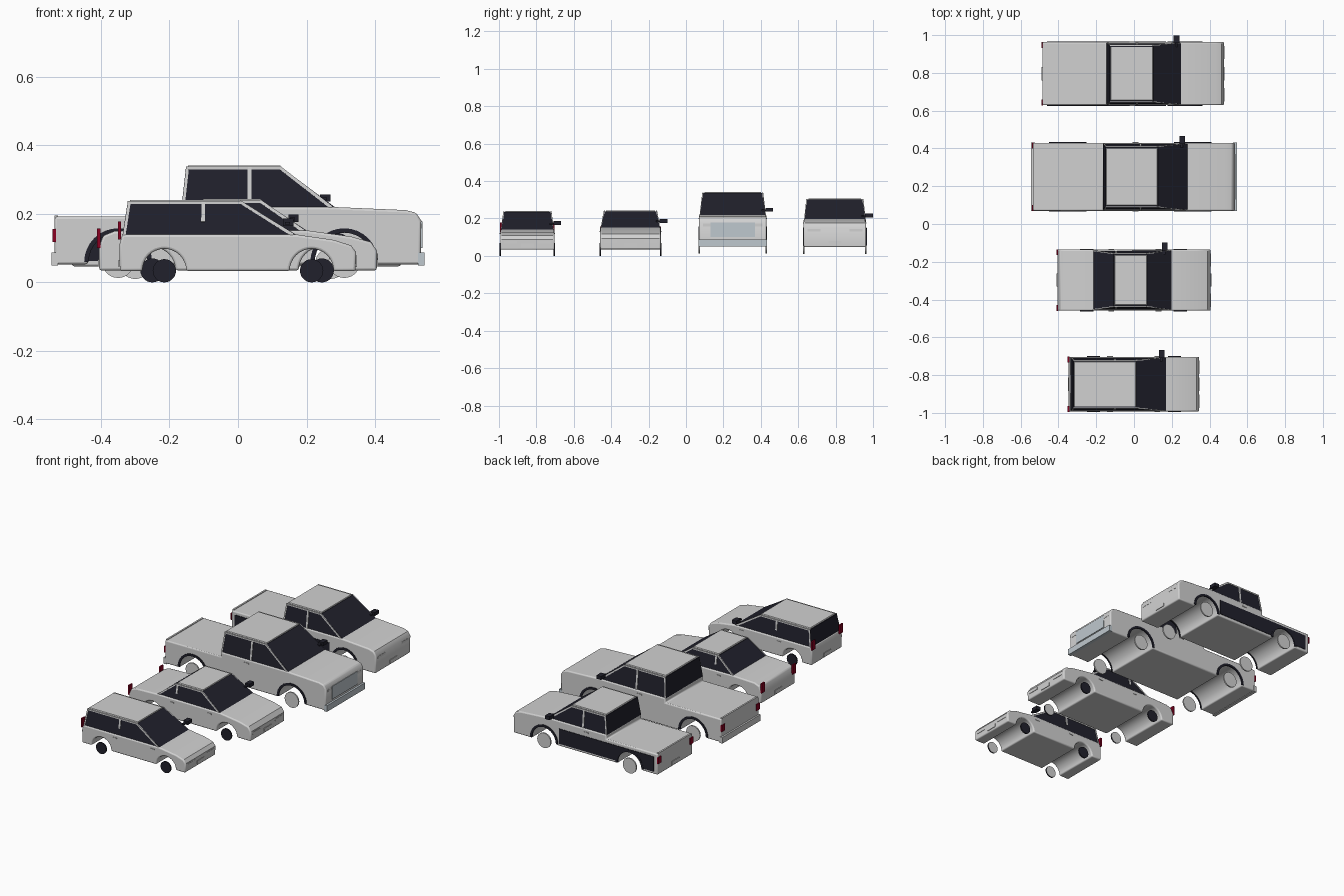
import bpy, bmesh
from math import pi, sin, cos, asin
from mathutils import Vector

if "Cube" in bpy.data.objects:
    bpy.data.objects.remove(bpy.data.objects["Cube"])


def material(name, rgb):
    m = bpy.data.materials.new(name)
    m.use_nodes = True
    m.diffuse_color = (*rgb, 1)
    m.node_tree.nodes["Principled BSDF"].inputs["Base Color"].default_value = (*rgb, 1)
    return m


PAINT = material("pale grey paint", (0.64, 0.64, 0.64))
DARK = material("dark glass", (0.015, 0.015, 0.025))
RED = material("tail red", (0.25, 0.0, 0.015))
SILVER = material("silver blue", (0.52, 0.58, 0.62))


def finish(bm, name, *mats):
    bmesh.ops.recalc_face_normals(bm, faces=bm.faces)
    me = bpy.data.meshes.new(name)
    bm.to_mesh(me)
    bm.free()
    for m in mats:
        me.materials.append(m)
    ob = bpy.data.objects.new(name, me)
    bpy.context.collection.objects.link(ob)
    return ob


def extrude(name, outline, y0, y1, mat):
    """Side outline of (x, z) points drawn out across y."""
    bm = bmesh.new()
    face = bm.faces.new([bm.verts.new((x, y0, z)) for x, z in outline])
    new = bmesh.ops.extrude_face_region(bm, geom=[face])["geom"]
    verts = [v for v in new if isinstance(v, bmesh.types.BMVert)]
    bmesh.ops.translate(bm, vec=(0, y1 - y0, 0), verts=verts)
    return finish(bm, name, mat)


def box(name, x, y, z, mat):
    return extrude(name, [(x[0], z[0]), (x[1], z[0]), (x[1], z[1]), (x[0], z[1])], y[0], y[1], mat)


def arc(cx, cz, r, a0, a1, n=16):
    return [(cx + r * cos(a0 + (a1 - a0) * i / n), cz + r * sin(a0 + (a1 - a0) * i / n))
            for i in range(n + 1)]


def arched(x0, x1, bottom, top, wheels, cz, r):
    """Closed outline whose underside has a wheel arch at each wheel."""
    pts = [(x0, bottom)]
    a = asin((bottom - cz) / r)
    for cx in wheels:
        pts += arc(cx, cz, r, pi - a, a)
    return pts + [(x1, bottom)] + top


def frustum(name, low, high, y, mat):
    """Tapered block between two rectangles, each (x0, x1, half_width, z)."""
    bm = bmesh.new()
    for x0, x1, w, z in (low, high):
        for px, py in ((x0, -w), (x1, -w), (x1, w), (x0, w)):
            bm.verts.new((px, y + py, z))
    bmesh.ops.convex_hull(bm, input=bm.verts[:])
    return finish(bm, name, mat)


def bar(name, p, q, width, mat):
    p, q = Vector(p), Vector(q)
    bm = bmesh.new()
    bmesh.ops.create_cube(bm, size=1)
    bmesh.ops.scale(bm, vec=(width, width * 0.6, (q - p).length), verts=bm.verts)
    ob = finish(bm, name, mat)
    ob.location = (p + q) / 2
    ob.rotation_euler = (q - p).to_track_quat("Z", "Y").to_euler()
    if abs((q - p).x) > 0:
        ob.rotation_euler = Vector((0, 0, 1)).rotation_difference(q - p).to_euler()
    return ob


def wheel(name, x, y, z, r, side, dark):
    ob = extrude(name, arc(x, z, r, 0, 2 * pi, 28)[:-1], y - 0.004, y + 0.004, PAINT)
    ob.data.materials.append(DARK)
    if dark:
        # outer face and tread are dark, the inner face stays pale
        for f in ob.data.polygons:
            f.material_index = int(f.normal.y * side > -0.5)


def car(n, y, hw, nose, tail, bottom, top, wheels, wr, wz, ar, low, high, roof_w,
        pillar, mirror, lamp_z, truck):
    # lower body with full-width wheel arches
    body = extrude(n + "_body", arched(tail, nose, bottom, top, wheels, wz, ar), y - hw, y + hw, PAINT)
    bev = body.modifiers.new("soft_edges", "BEVEL")
    bev.width, bev.segments, bev.angle_limit = 0.007, 3, 0.7
    bev.use_clamp_overlap = True
    bpy.context.view_layer.objects.active = body
    body.select_set(True)
    bpy.ops.object.shade_smooth_by_angle(angle=0.6)
    body.select_set(False)

    # cabin glass and roof panel
    frustum(n + "_cabin_glass", low, high, y, DARK)
    t0, t1, tw, tz = high
    frustum(n + "_roof", (t0 + 0.004, t1 - 0.002, roof_w + 0.003, tz - 0.002),
            (t0 + 0.007, t1 - 0.004, roof_w, tz + 0.006), y, PAINT)

    for s, label in ((1, "left"), (-1, "right")):
        def on_side(x, f):
            return (x, y + s * (low[2] + (tw - low[2]) * f), low[3] + (tz - low[3]) * f)
        # pillars and roof rail
        bar(f"{n}_{label}_front_pillar", on_side(low[1] - 0.012, 0), on_side(t1 - 0.006, 1), 0.009, PAINT)
        bar(f"{n}_{label}_rear_pillar", on_side(low[0] + 0.005, 0), on_side(t0 + 0.005, 1), 0.008, PAINT)
        bar(f"{n}_{label}_door_pillar", on_side(pillar, 0.0 if truck else 0.4),
            on_side(pillar + 0.001, 1), 0.011, PAINT)
        box(f"{n}_{label}_roof_rail", (t0, t1), (y + s * tw - 0.003, y + s * tw + 0.003),
            (tz - 0.006, tz + 0.002), PAINT)
        # wheels
        for cx, end in zip(wheels, ("rear", "front")):
            wheel(f"{n}_{label}_{end}_wheel", cx, y + s * (hw - 0.001), wz, wr, s, not truck)
            if truck:
                ring = arc(cx, wz, ar + 0.011, 0, pi) + arc(cx, wz, ar - 0.002, pi, 0)
                yy = y + s * hw
                extrude(f"{n}_{label}_{end}_arch_trim", ring, yy - 0.004, yy + 0.004, DARK)
        # door handles
        for hx in ((pillar - 0.04,) if truck else (pillar - 0.04, pillar + 0.21)):
            yy = y + s * hw
            box(f"{n}_{label}_handle", (hx, hx + 0.03), (yy - 0.003, yy + 0.003),
                (low[3] - 0.022, low[3] - 0.016), PAINT)
        # lamps
        ty = sorted((y + s * (hw - 0.03), y + s * (hw + 0.001)))
        box(f"{n}_{label}_tail_lamp", (tail - 0.006, tail + 0.003), ty, lamp_z, RED)
        hy = sorted((y + s * (hw - 0.09), y + s * (hw - 0.02)))
        hz = top[0][1]
        box(f"{n}_{label}_headlamp", (nose - 0.004, nose + 0.003), hy, (hz - 0.022, hz - 0.008), PAINT)

    # number plates without lettering
    for px, end in ((nose, "front"), (tail, "rear")):
        box(f"{n}_{end}_plate", (px - 0.004, px + 0.004), (y - 0.035, y + 0.035),
            (bottom + 0.012, bottom + 0.032), PAINT)

    # single door mirror
    mx, mz = mirror
    box(n + "_mirror", (mx, mx + 0.03), (y + hw - 0.006, y + hw + 0.036), (mz, mz + 0.021), DARK)
    box(n + "_mirror_arm", (mx + 0.005, mx + 0.02), (y + low[2] - 0.02, y + hw),
        (mz + 0.004, mz + 0.012), DARK)


car("hatchback", -0.848, 0.145, 0.343, -0.345, 0.033,
    [(0.345, 0.088), (0.33, 0.108), (0.28, 0.124), (0.17, 0.14), (-0.338, 0.14), (-0.346, 0.11)],
    (-0.215, 0.215), 0.034, 0.034, 0.064,
    (-0.337, 0.172, 0.139, 0.138), (-0.322, 0.012, 0.126, 0.235), 0.117,
    -0.102, (0.132, 0.165), (0.125, 0.178), False)

car("sedan", -0.297, 0.162, 0.405, -0.405, 0.035,
    [(0.406, 0.092), (0.388, 0.118), (0.33, 0.134), (0.2, 0.152), (-0.22, 0.155),
     (-0.36, 0.15), (-0.393, 0.137), (-0.406, 0.105)],
    (-0.25, 0.245), 0.035, 0.035, 0.068,
    (-0.222, 0.202, 0.156, 0.15), (-0.108, 0.07, 0.14, 0.238), 0.13,
    -0.095, (0.147, 0.177), (0.1, 0.157), False)

car("large_pickup", 0.25, 0.18, 0.533, -0.535, 0.053,
    [(0.535, 0.18), (0.52, 0.203), (0.49, 0.211), (0.28, 0.22), (-0.163, 0.22),
     (-0.163, 0.192), (-0.535, 0.192)],
    (-0.35, 0.31), 0.046, 0.059, 0.088,
    (-0.165, 0.285, 0.174, 0.218), (-0.152, 0.127, 0.16, 0.336), 0.15,
    0.033, (0.24, 0.236), (0.118, 0.156), True)

car("small_pickup", 0.796, 0.167, 0.475, -0.485, 0.047,
    [(0.477, 0.152), (0.462, 0.175), (0.43, 0.185), (0.25, 0.197), (-0.143, 0.197),
     (-0.143, 0.171), (-0.485, 0.171)],
    (-0.3, 0.27), 0.045, 0.055, 0.082,
    (-0.145, 0.252, 0.161, 0.195), (-0.13, 0.103, 0.15, 0.301), 0.14,
    0.015, (0.21, 0.205), (0.115, 0.153), True)

# bumpers and grille of the large pickup
for x, end in ((0.535, "front"), (-0.535, "rear")):
    box(f"large_pickup_{end}_bumper", (x - 0.01, x + 0.01), (0.068, 0.432), (0.05, 0.087),
        SILVER if end == "front" else PAINT)
box("large_pickup_grille", (0.53, 0.538), (0.13, 0.37), (0.1, 0.178), SILVER)

# raised tailgate lips
box("large_pickup_tailgate_lip", (-0.535, -0.525), (0.08, 0.42), (0.185, 0.196), PAINT)
box("small_pickup_tailgate_lip", (-0.485, -0.475), (0.64, 0.952), (0.165, 0.175), PAINT)

# dark lower side panels of the small pickup
for s, label in ((1, "left"), (-1, "right")):
    yy = 0.796 + s * 0.167
    panel = arched(-0.46, 0.17, 0.062, [(0.17, 0.152), (-0.46, 0.152)], (-0.3,), 0.055, 0.082)
    extrude(f"small_pickup_{label}_side_panel", panel, yy - 0.003, yy + 0.003, DARK)
